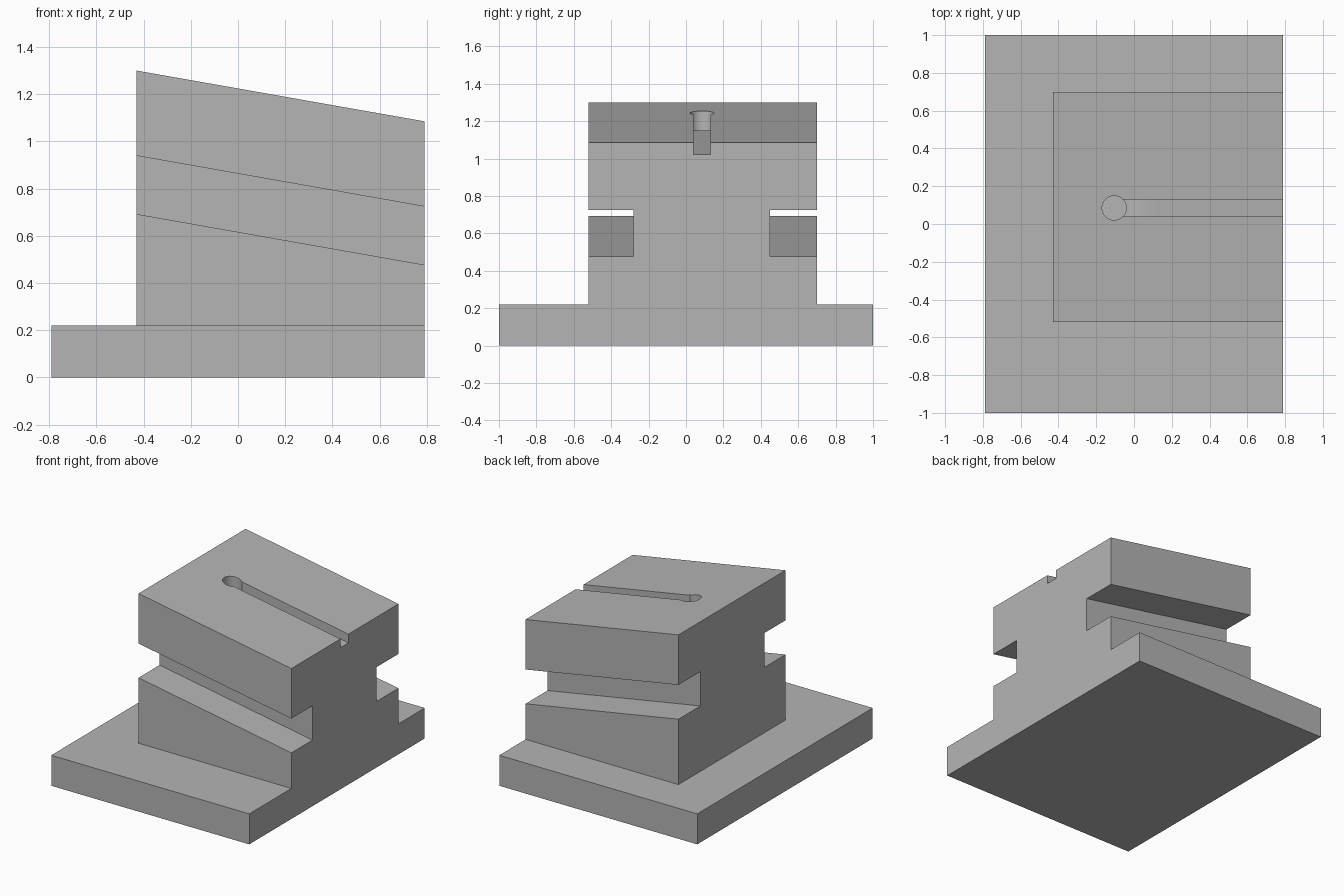
import bpy, bmesh, math
from mathutils import Vector

cube = bpy.data.objects.get("Cube")
if cube:
    bpy.data.objects.remove(cube)

grey = bpy.data.materials.new("plain grey")
grey.use_nodes = True
colour = (0.46, 0.46, 0.46, 1)
grey.diffuse_color = colour
grey.node_tree.nodes["Principled BSDF"].inputs["Base Color"].default_value = colour

SLOPE = math.tan(math.radians(10))
X0, X1 = -0.43, 0.79          # block ends
Y0, Y1 = -0.52, 0.70          # block sides


def prism(name, points, offset):
    """Extrude a closed outline of 3D points by an offset vector."""
    bm = bmesh.new()
    face = bm.faces.new([bm.verts.new(p) for p in points])
    ext = bmesh.ops.extrude_face_region(bm, geom=[face])
    for v in ext["geom"]:
        if isinstance(v, bmesh.types.BMVert):
            v.co += Vector(offset)
    bmesh.ops.recalc_face_normals(bm, faces=bm.faces)
    mesh = bpy.data.meshes.new(name)
    bm.to_mesh(mesh)
    bm.free()
    mesh.materials.append(grey)
    obj = bpy.data.objects.new(name, mesh)
    bpy.context.collection.objects.link(obj)
    return obj


def combine(target, tool, operation):
    """Apply a boolean and drop the tool."""
    mod = target.modifiers.new(operation, "BOOLEAN")
    mod.operation, mod.solver, mod.object = operation, "EXACT", tool
    bpy.context.view_layer.objects.active = target
    bpy.ops.object.modifier_apply(modifier=mod.name)
    bpy.data.objects.remove(tool)


# Base plate
body = prism("wedge_block_on_base",
             [(-0.79, -1, 0), (0.79, -1, 0), (0.79, 1, 0), (-0.79, 1, 0)], (0, 0, 0.22))

# Block with a sloping top
block = prism("block", [(X0, Y0, 0.1), (X1, Y0, 0.1), (X1, Y0, 1.085),
                        (X0, Y0, 1.085 + SLOPE * (X1 - X0))], (0, Y1 - Y0, 0))

# Sloping side grooves, cut past both ends
ends = (X0 - 0.1, X1 + 0.1)
for y, depth in ((Y0 - 0.1, 0.34), (Y1 + 0.1, -0.35)):
    outline = [(x, y, z + SLOPE * (X1 - x))
               for x, z in zip(ends + ends[::-1], (0.477, 0.477, 0.724, 0.724))]
    combine(block, prism("groove", outline, (0, depth, 0)), "DIFFERENCE")
combine(body, block, "UNION")

# Top slot whose floor rounds over towards the end hole
floor = [(0.89, 1.004), (0.08, 1.146), (0.05, 1.15), (0.02, 1.15),
         (-0.01, 1.144), (-0.04, 1.132), (-0.1, 1.105)]
slot = [(x, 0.04, z) for x, z in floor] + [(-0.1, 0.04, 1.4), (0.89, 0.04, 1.4)]
combine(body, prism("slot", slot, (0, 0.09, 0)), "DIFFERENCE")

# Round hole at the end of the slot
turns = [math.tau * i / 48 for i in range(48)]
hole = [(-0.105 + 0.064 * math.cos(a), 0.085 + 0.064 * math.sin(a), 1.1) for a in turns]
combine(body, prism("hole", hole, (0, 0, 0.4)), "DIFFERENCE")

# Merge flush faces
bm = bmesh.new()
bm.from_mesh(body.data)
bmesh.ops.remove_doubles(bm, verts=bm.verts, dist=0.0001)
bmesh.ops.dissolve_limit(bm, angle_limit=math.radians(0.5), verts=bm.verts, edges=bm.edges)
bm.to_mesh(body.data)
bm.free()

bpy.ops.object.select_all(action="DESELECT")
body.select_set(True)
bpy.context.view_layer.objects.active = body
bpy.ops.object.shade_smooth_by_angle(angle=math.radians(25))
